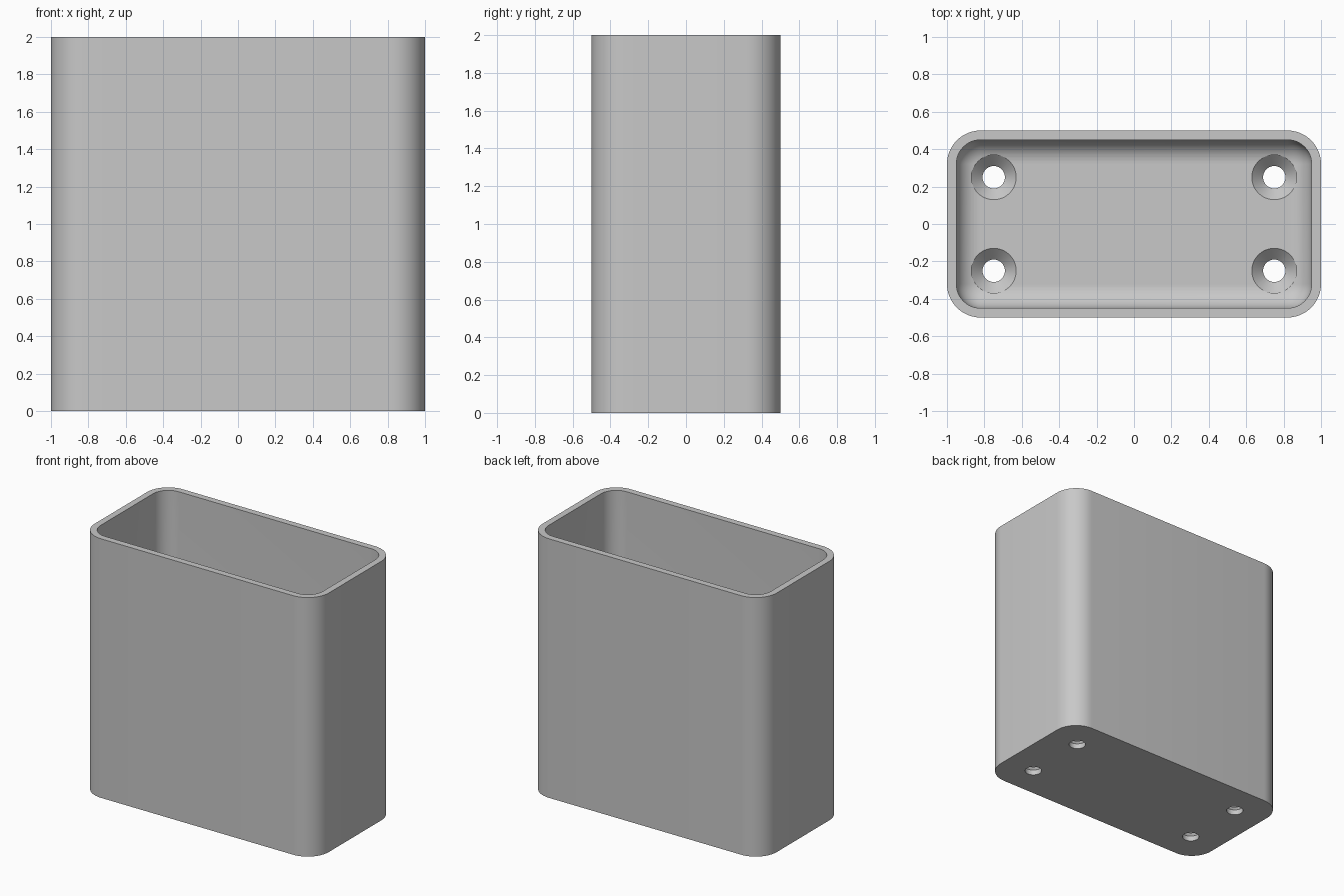
import bpy, bmesh
from math import sin, cos, pi

cube = bpy.data.objects.get("Cube")
if cube:
    bpy.data.objects.remove(cube, do_unlink=True)

HALF_X, HALF_Y, HEIGHT = 1.0, 0.5, 2.0
CORNER, WALL, FLOOR, FILLET = 0.18, 0.05, 0.1, 0.125
HOLE, SINK = 0.06, 0.12

grey = bpy.data.materials.new("plain grey")
grey.use_nodes = True
colour = (0.58, 0.58, 0.58, 1)
grey.diffuse_color = colour
grey.node_tree.nodes["Principled BSDF"].inputs["Base Color"].default_value = colour


def rounded_ring(inset, z, steps=12):
    """Rounded rectangle, shrunk by inset, as a list of points."""
    r = CORNER - inset
    points = []
    for corner, (sx, sy) in enumerate([(1, 1), (-1, 1), (-1, -1), (1, -1)]):
        for i in range(steps + 1):
            a = (corner + i / steps) * pi / 2
            points.append((sx * (HALF_X - CORNER) + r * cos(a),
                           sy * (HALF_Y - CORNER) + r * sin(a), z))
    return points


def circle_ring(x, y, r, z, steps=48):
    return [(x + r * cos(2 * pi * i / steps), y + r * sin(2 * pi * i / steps), z)
            for i in range(steps)]


def loft(bm, rings):
    """Skin a stack of rings into a closed solid."""
    loops = [[bm.verts.new(p) for p in ring] for ring in rings]
    n = len(loops[0])
    for low, high in zip(loops, loops[1:]):
        for i in range(n):
            j = (i + 1) % n
            bm.faces.new((low[i], low[j], high[j], high[i]))
    bm.faces.new(loops[0][::-1])
    bm.faces.new(loops[-1])


def make_object(name, stacks):
    bm = bmesh.new()
    for rings in stacks:
        loft(bm, rings)
    bmesh.ops.recalc_face_normals(bm, faces=bm.faces)
    mesh = bpy.data.meshes.new(name)
    bm.to_mesh(mesh)
    bm.free()
    mesh.materials.append(grey)
    obj = bpy.data.objects.new(name, mesh)
    bpy.context.collection.objects.link(obj)
    return obj


# Open box: outer wall, rim, inner wall and filleted floor
shell = [rounded_ring(0, 0), rounded_ring(0, HEIGHT), rounded_ring(WALL, HEIGHT)]
for i in range(13):
    a = i / 12 * pi / 2
    shell.append(rounded_ring(WALL + FILLET * (1 - cos(a)),
                              FLOOR + FILLET * (1 - sin(a))))
box = make_object("open_box", [shell])

# Four countersunk screw holes through the floor
profile = [(HOLE, -0.1), (HOLE, FLOOR - (SINK - HOLE)), (SINK, FLOOR), (SINK, 0.3)]
cutter = make_object("hole_cutter", [
    [circle_ring(x, y, r, z) for r, z in profile]
    for x in (-0.75, 0.75) for y in (-0.25, 0.25)])
cutter.hide_render = True

cut = box.modifiers.new("screw_holes", "BOOLEAN")
cut.operation = "DIFFERENCE"
cut.solver = "EXACT"
cut.object = cutter

bpy.ops.object.select_all(action="DESELECT")
bpy.context.view_layer.objects.active = box
box.select_set(True)
bpy.ops.object.modifier_apply(modifier=cut.name)
bpy.data.objects.remove(cutter, do_unlink=True)
bpy.ops.object.shade_smooth_by_angle(angle=pi / 6)
